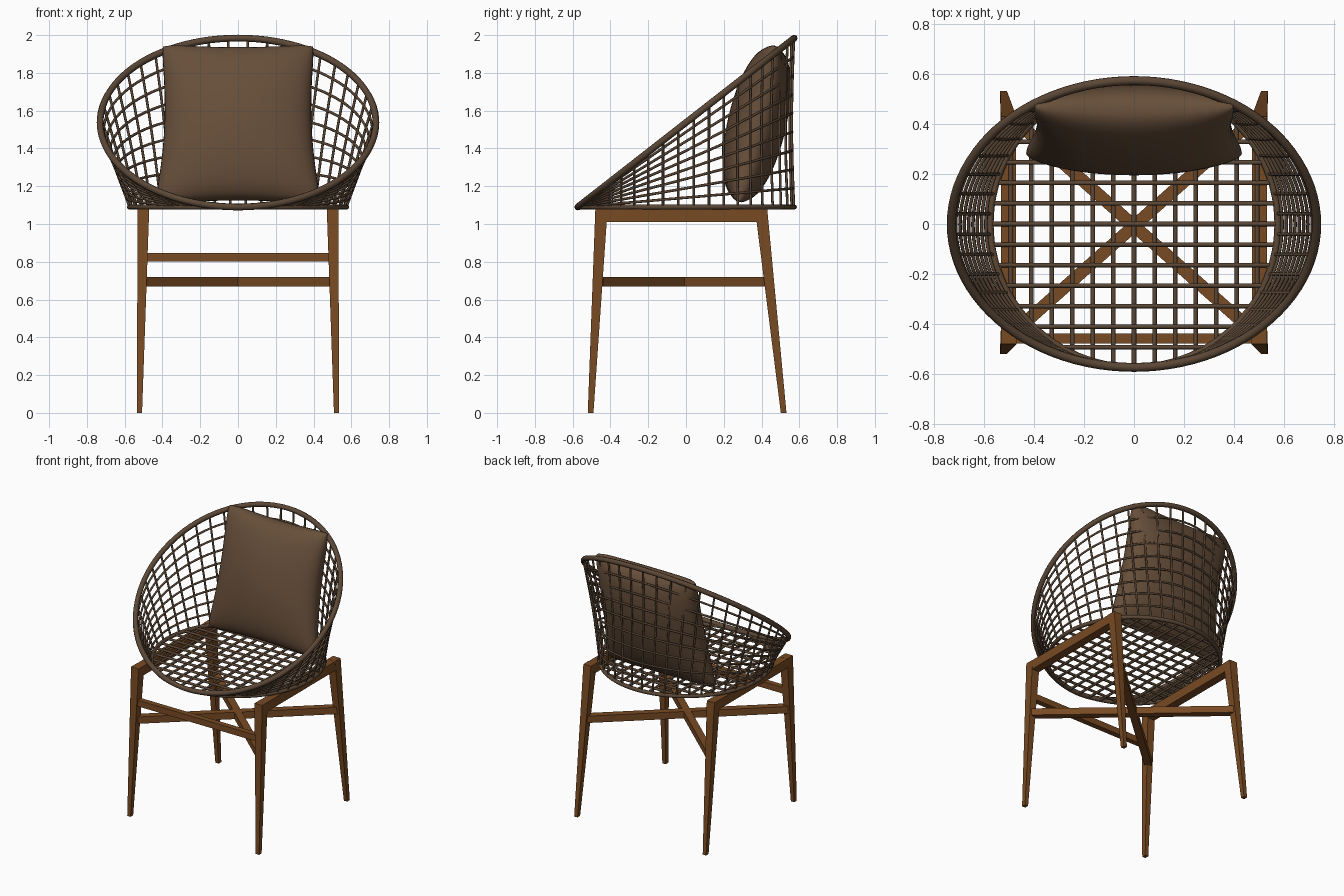
import bpy, bmesh, math
from mathutils import Vector

if "Cube" in bpy.data.objects:
    bpy.data.objects.remove(bpy.data.objects["Cube"])


def material(name, rgb):
    m = bpy.data.materials.new(name)
    m.diffuse_color = (*rgb, 1)
    m.use_nodes = True
    m.node_tree.nodes["Principled BSDF"].inputs["Base Color"].default_value = m.diffuse_color
    return m


WOOD = material("warm wood", (0.19, 0.07, 0.017))
WICKER = material("dark wicker", (0.105, 0.064, 0.037))
FABRIC = material("brown fabric", (0.135, 0.077, 0.042))


def mesh_object(name, bm, mat):
    bmesh.ops.recalc_face_normals(bm, faces=bm.faces)
    me = bpy.data.meshes.new(name)
    bm.to_mesh(me)
    bm.free()
    me.materials.append(mat)
    ob = bpy.data.objects.new(name, me)
    bpy.context.collection.objects.link(ob)
    return ob


def prism(name, end_a, end_b):
    """Solid joining two four-cornered ends."""
    bm = bmesh.new()
    a = [bm.verts.new(p) for p in end_a]
    b = [bm.verts.new(p) for p in end_b]
    bm.faces.new(a)
    bm.faces.new(b[::-1])
    for i in range(4):
        j = (i + 1) % 4
        bm.faces.new((a[i], a[j], b[j], b[i]))
    return mesh_object(name, bm, WOOD)


def rect(x0, x1, y0, y1, z):
    return [(x0, y0, z), (x1, y0, z), (x1, y1, z), (x0, y1, z)]


def bar(name, p, q, width, height):
    """Horizontal beam from p to q."""
    p, q = Vector(p), Vector(q)
    side = (q - p).cross(Vector((0, 0, 1))).normalized() * width / 2
    up = Vector((0, 0, height / 2))
    ends = [[c - side - up, c + side - up, c + side + up, c - side + up] for c in (p, q)]
    return prism(name, *ends)


def tubes(name, paths, radius, closed=False):
    """Round rods along many paths, as one mesh."""
    cu = bpy.data.curves.new(name, 'CURVE')
    cu.dimensions = '3D'
    cu.bevel_depth = radius
    cu.bevel_resolution = 2
    cu.use_fill_caps = True
    for path in paths:
        sp = cu.splines.new('POLY')
        sp.points.add(len(path) - 1)
        for pt, co in zip(sp.points, path):
            pt.co = (*co, 1)
        sp.use_cyclic_u = closed
        sp.use_smooth = True
    cu.materials.append(WICKER)
    ob = bpy.data.objects.new(name, cu)
    bpy.context.collection.objects.link(ob)
    bpy.ops.object.select_all(action='DESELECT')
    ob.select_set(True)
    bpy.context.view_layer.objects.active = ob
    bpy.ops.object.convert(target='MESH')
    bpy.ops.object.shade_smooth_by_angle(angle=math.radians(60))


# Wooden frame: tapered legs and side rails on both sides
for side, s in (("right", 1), ("left", -1)):
    prism(side + "_front_leg",
          rect(s * 0.508, s * 0.535, -0.52, -0.49, 0),
          rect(s * 0.47, s * 0.532, -0.48, -0.415, 1.08))
    prism(side + "_back_leg",
          rect(s * 0.508, s * 0.535, 0.502, 0.532, 0),
          rect(s * 0.47, s * 0.532, 0.365, 0.43, 1.08))
    bar(side + "_seat_rail", (s * 0.501, -0.43, 1.045), (s * 0.501, 0.39, 1.045), 0.06, 0.068)
    # Crossed stretcher
    bar(side + "_cross_stretcher", (s * 0.505, -0.455, 0.695), (-s * 0.505, 0.44, 0.695), 0.05, 0.05)
bar("front_stretcher", (-0.5, -0.458, 0.825), (0.5, -0.458, 0.825), 0.04, 0.045)

# Basket surface: t runs around, h goes from the seat ring (0) to the tilted rim (1)
BASE_Z = 1.09


def basket(t, h):
    c, s = math.cos(t), math.sin(t)
    rise = 0.447 * (1 + s)
    pinch = 1 - 0.02 * math.sin(math.pi * h) * max(s, 0)
    return ((0.575 + 0.155 * h) * c * pinch, 0.573 * s * pinch, BASE_Z + rise * h)


def loop(h, n=96):
    return [basket(math.tau * i / n, h) for i in range(n)]


RIBS, RINGS, STEP = 44, 9, 0.082
tubes("basket_rim", [loop(1)], 0.018, True)
tubes("seat_ring", [loop(0)], 0.014, True)
tubes("basket_rings", [loop(k / RINGS) for k in range(1, RINGS)], 0.007, True)
tubes("basket_ribs",
      [[basket(math.tau * (i + 0.5) / RIBS, k / 8) for k in range(9)] for i in range(RIBS)], 0.007)

# Woven seat grid clipped to the seat ring
grid = []
for i in range(-6, 7):
    d = i * STEP
    e = math.sqrt(0.573 ** 2 - d ** 2)
    grid.append([(d, -e, BASE_Z - 0.004), (d, e, BASE_Z - 0.004)])
    grid.append([(-e, d, BASE_Z + 0.002), (e, d, BASE_Z + 0.002)])
tubes("seat_grid", grid, 0.009)

# Back cushion: pinched pillow leaning back
N = 28
centre = Vector((0, 0.375, 1.53))
up = Vector((0, 0.19, 0.83)).normalized()
front = Vector((0, -up.z, up.y))
bm = bmesh.new()
sheets = {}
for sign in (1, -1):
    for i in range(N + 1):
        for j in range(N + 1):
            edge = i in (0, N) or j in (0, N)
            if edge and sign == -1:
                sheets[sign, i, j] = sheets[1, i, j]
                continue
            u = math.sin((i / N - 0.5) * math.pi)
            v = math.sin((j / N - 0.5) * math.pi)
            x = u * (0.428 - 0.018 * v) * (1 - 0.09 * (1 - v * v))
            y = v * 0.435 * (1 - 0.05 * (1 - u * u))
            # soften the corners
            k = 1 - 0.035 * (u * v) ** 8
            d = 0 if edge else 0.155 * ((1 - u * u) * (1 - v * v)) ** 0.42
            p = centre + Vector((x * k, 0, 0)) + up * y * k + front * d * sign
            sheets[sign, i, j] = bm.verts.new(p)
    for i in range(N):
        for j in range(N):
            quad = [sheets[sign, i + a, j + b] for a, b in ((0, 0), (1, 0), (1, 1), (0, 1))]
            bm.faces.new(quad)
for f in bm.faces:
    f.smooth = True
mesh_object("back_cushion", bm, FABRIC)
